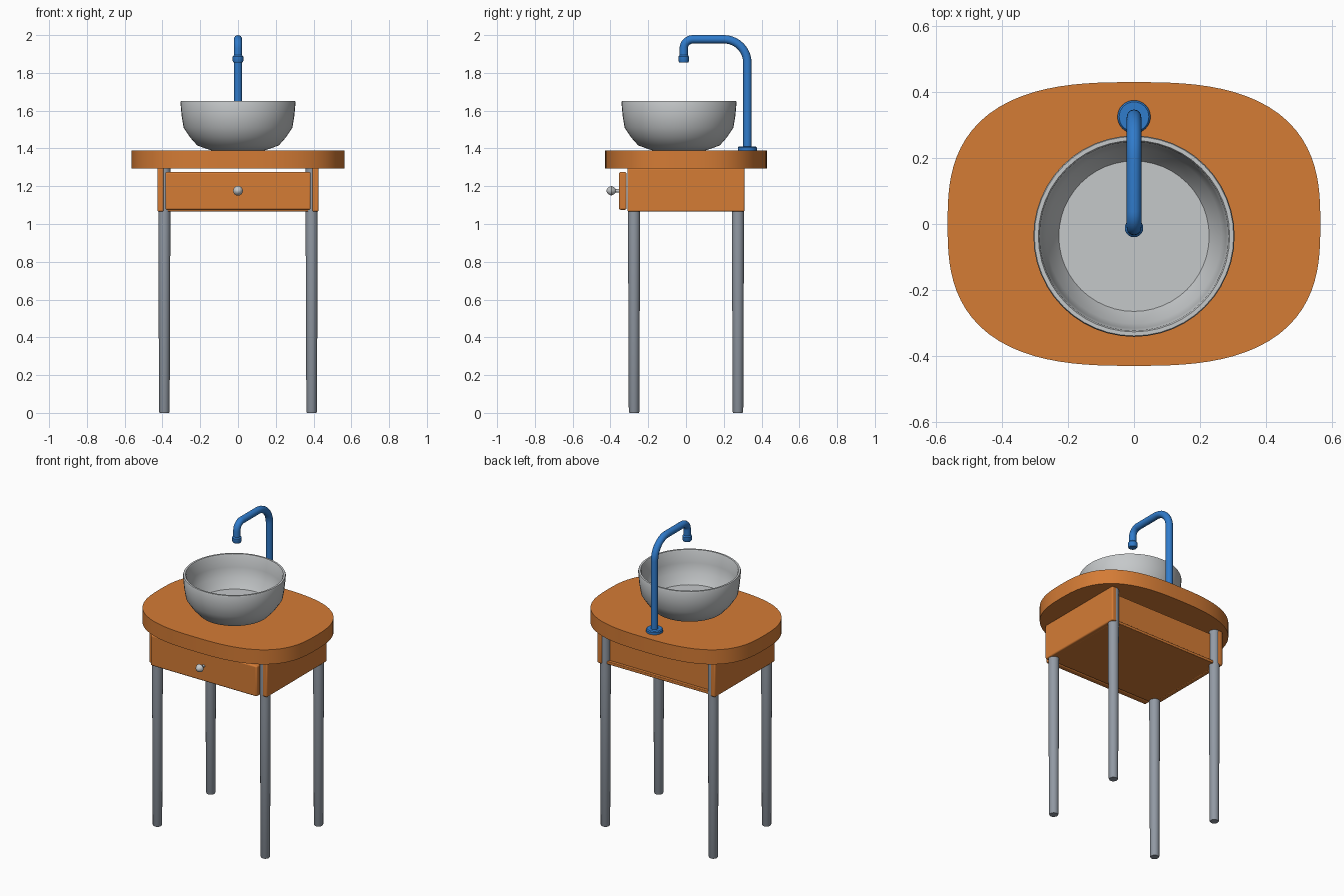
import bpy, bmesh, math
from mathutils import Vector

if "Cube" in bpy.data.objects:
    bpy.data.objects.remove(bpy.data.objects["Cube"])


def material(name, rgb):
    m = bpy.data.materials.new(name)
    m.diffuse_color = (*rgb, 1)
    m.use_nodes = True
    m.node_tree.nodes["Principled BSDF"].inputs["Base Color"].default_value = m.diffuse_color
    return m


WOOD = material("orange_wood", (0.66, 0.2, 0.036))
STEEL = material("grey_metal", (0.29, 0.325, 0.375))
CERAMIC = material("pale_ceramic", (0.56, 0.58, 0.59))
BLUE = material("blue_metal", (0.03, 0.2, 0.6))


def finish(name, bm, mat, bevel=0, angle=35):
    bmesh.ops.recalc_face_normals(bm, faces=bm.faces[:])
    me = bpy.data.meshes.new(name)
    bm.to_mesh(me)
    bm.free()
    me.materials.append(mat)
    ob = bpy.data.objects.new(name, me)
    bpy.context.collection.objects.link(ob)
    if bevel:
        mod = ob.modifiers.new("rounded_edges", "BEVEL")
        mod.width, mod.segments, mod.limit_method = bevel, 3, "ANGLE"
    bpy.ops.object.select_all(action="DESELECT")
    ob.select_set(True)
    bpy.context.view_layer.objects.active = ob
    bpy.ops.object.shade_smooth_by_angle(angle=math.radians(angle))
    return ob


def box(name, lo, hi, mat, bevel=0):
    bm = bmesh.new()
    bmesh.ops.create_cube(bm, size=1)
    for v in bm.verts:
        v.co = [(a + b) / 2 + c * (b - a) for a, b, c in zip(lo, hi, v.co)]
    return finish(name, bm, mat, bevel)


def rings(name, loops, mat, bevel=0, angle=35):
    """Skin a list of equal point loops and cap both ends."""
    bm = bmesh.new()
    vs = [[bm.verts.new(p) for p in loop] for loop in loops]
    n = len(vs[0])
    for a, b in zip(vs, vs[1:]):
        for i in range(n):
            bm.faces.new((a[i], a[(i + 1) % n], b[(i + 1) % n], b[i]))
    bm.faces.new(vs[0][::-1])
    bm.faces.new(vs[-1])
    return finish(name, bm, mat, bevel, angle)


def lathe(name, profile, cx, cy, mat, n=32, angle=35):
    """Turn (radius, z) points around a vertical axis."""
    return rings(name, [[(cx + r * math.cos(2 * math.pi * i / n),
                          cy + r * math.sin(2 * math.pi * i / n), z)
                         for i in range(n)] for r, z in profile], mat, 0, angle)


# Table top: rounded superellipse slab
def outline(z, n=96, power=2.75):
    pts = []
    for i in range(n):
        t = 2 * math.pi * i / n
        c, s = math.cos(t), math.sin(t)
        k = (abs(c) ** power + abs(s) ** power) ** (-1 / power)
        pts.append((0.565 * k * c, 0.43 * k * s, z))
    return pts


rings("table_top", [outline(1.295), outline(1.39)], WOOD)

# Four legs and the two side panels that cover them
for sx, side in ((-1, "left"), (1, "right")):
    for sy, end in ((-1, "front"), (1, "back")):
        lathe(f"leg_{end}_{side}", [(0.025, 0), (0.028, 0.006), (0.032, 1.0), (0.032, 1.297)],
              sx * 0.39, sy * 0.275, STEEL, 20)
    x = sorted((sx * 0.393, sx * 0.427))
    box(f"side_panel_{side}", (x[0], -0.31, 1.065), (x[1], 0.31, 1.297), WOOD, 0.008)

# Cabinet back, floor and drawer front
box("back_panel", (-0.37, 0.25, 1.07), (0.37, 0.275, 1.272), WOOD)
box("cabinet_floor", (-0.4, -0.3, 1.066), (0.4, 0.295, 1.085), WOOD, 0.004)
box("drawer_front", (-0.385, -0.355, 1.075), (0.385, -0.315, 1.275), WOOD, 0.009)

# Drawer knob turned about the y axis
knob = [(0.01, -0.345), (0.008, -0.372), (0.018, -0.38), (0.026, -0.395),
        (0.018, -0.412), (0.006, -0.42)]
rings("drawer_knob", [[(r * math.cos(math.pi * i / 8), y, 1.176 + r * math.sin(math.pi * i / 8))
                       for i in range(16)] for r, y in knob], CERAMIC, 0, 50)

# Basin bowl with outer wall, rim and inside
lathe("basin", [(0.135, 1.388), (0.215, 1.415), (0.255, 1.46), (0.288, 1.51), (0.298, 1.57),
                (0.305, 1.645), (0.302, 1.652), (0.29, 1.652), (0.286, 1.645),
                (0.279, 1.57), (0.266, 1.51), (0.228, 1.45)],
      0, -0.037, CERAMIC, 48, 32)
lathe("drain", [(0.04, 1.449), (0.04, 1.452)], 0, -0.037, CERAMIC, 24)

# Tap: base flange, bent pipe and nozzle collar
lathe("tap_base", [(0.05, 1.388), (0.05, 1.405), (0.045, 1.411)], 0, 0.325, BLUE)


def bend(cy, cz, ry, rz, a0, a1, n=10):
    return [(cy + ry * math.cos(math.radians(a0 + (a1 - a0) * i / n)),
             cz + rz * math.sin(math.radians(a0 + (a1 - a0) * i / n))) for i in range(n + 1)]


path = [(0.325, 1.4)] + bend(0.2, 1.853, 0.125, 0.125, 0, 90) \
    + bend(0.038, 1.93, 0.05, 0.048, 90, 180, 8) + [(-0.012, 1.862)]
loops = []
for i, (y, z) in enumerate(path):
    a, b = path[max(i - 1, 0)], path[min(i + 1, len(path) - 1)]
    t = Vector((0, b[0] - a[0], b[1] - a[1])).normalized()
    side = Vector((1, 0, 0))
    up = t.cross(side)
    loops.append([Vector((0, y, z)) + 0.022 * (side * math.cos(math.pi * k / 8)
                  + up * math.sin(math.pi * k / 8)) for k in range(16)])
rings("tap_pipe", loops, BLUE)
lathe("tap_nozzle", [(0.024, 1.855), (0.028, 1.862), (0.028, 1.886), (0.022, 1.894)],
      0, -0.012, BLUE, 20)
